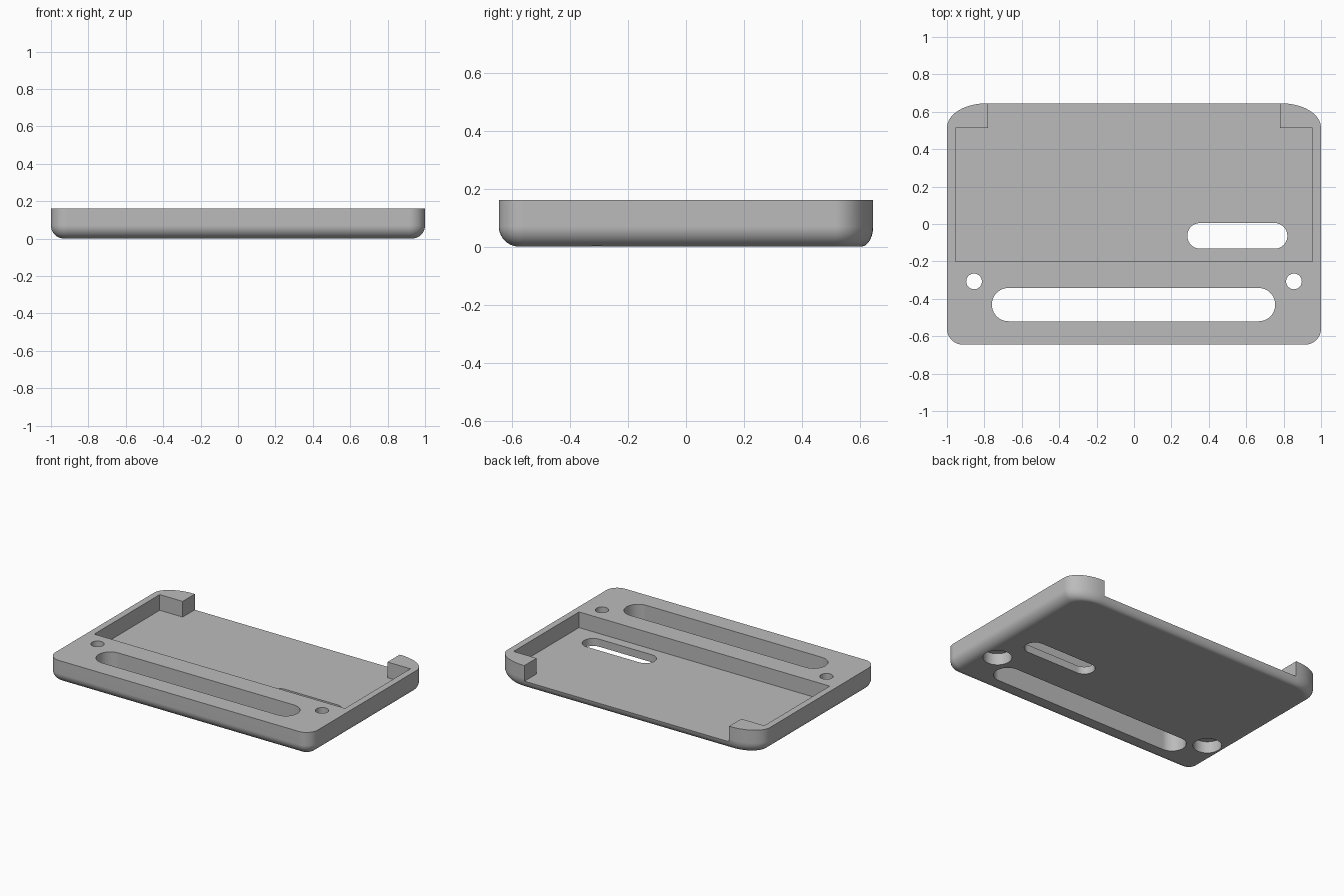
import bpy, bmesh
from math import sin, cos, pi

cube = bpy.data.objects.get("Cube")
if cube:
    bpy.data.objects.remove(cube, do_unlink=True)

grey = bpy.data.materials.new("plain grey")
grey.use_nodes = True
colour = (0.5, 0.5, 0.5, 1)
grey.diffuse_color = colour
grey.node_tree.nodes["Principled BSDF"].inputs["Base Color"].default_value = colour

HEIGHT, HALF_DEPTH, FILLET = 0.16, 0.645, 0.07
FLOOR = 0.052
STEPS = 10


def loft(name, rings):
    """Skin a stack of equal rings and cap both ends."""
    bm = bmesh.new()
    loops = [[bm.verts.new(p) for p in ring] for ring in rings]
    n = len(loops[0])
    for low, high in zip(loops, loops[1:]):
        for i in range(n):
            j = (i + 1) % n
            bm.faces.new((low[i], low[j], high[j], high[i]))
    bm.faces.new(loops[0][::-1])
    bm.faces.new(loops[-1])
    mesh = bpy.data.meshes.new(name)
    bm.to_mesh(mesh)
    bm.free()
    mesh.materials.append(grey)
    obj = bpy.data.objects.new(name, mesh)
    bpy.context.collection.objects.link(obj)
    return obj


def rounded(x0, x1, y0, y1, front, back, z):
    """Counter-clockwise rectangle with elliptical front and back corners."""
    corners = [(x1, y1, -1, -1, back), (x0, y1, 1, -1, back),
               (x0, y0, 1, 1, front), (x1, y0, -1, 1, front)]
    ring = []
    for k, (cx, cy, sx, sy, (rx, ry)) in enumerate(corners):
        for s in range(STEPS + 1):
            a = (k + s / STEPS) * pi / 2
            ring.append((cx + sx * rx + rx * cos(a), cy + sy * ry + ry * sin(a), z))
    return ring


def body_ring(inset, z):
    back = inset * 0.6
    r = 0.085 - inset
    return rounded(-1 + inset, 1 - inset, -HALF_DEPTH + inset, HALF_DEPTH - back,
                   (r, r), (0.21 - inset, 0.13 - back), z)


# Tray body with rounded lower edge
rings = []
for s in range(STEPS + 1):
    a = s / STEPS * pi / 2
    rings.append(body_ring(FILLET * (1 - sin(a)), FILLET * (1 - cos(a))))
rings.append(body_ring(0, HEIGHT))
tray = loft("tray", rings)


def cut(cutter):
    mod = tray.modifiers.new("cut", 'BOOLEAN')
    mod.operation = 'DIFFERENCE'
    mod.solver = 'EXACT'
    mod.object = cutter
    bpy.context.view_layer.objects.active = tray
    bpy.ops.object.modifier_apply(modifier=mod.name)
    bpy.data.objects.remove(cutter, do_unlink=True)


def cut_slot(x0, x1, y0, y1, z0=-0.1, z1=0.3):
    r = (y1 - y0) / 2 - 0.0005
    cut(loft("slot_cutter", [rounded(x0, x1, y0, y1, (r, r), (r, r), z) for z in (z0, z1)]))


def cut_hole(x, y, r, z0, z1):
    n = 40
    cut(loft("hole_cutter", [[(x + r * cos(2 * pi * i / n), y + r * sin(2 * pi * i / n), z)
                              for i in range(n)] for z in (z0, z1)]))


# Recess in the top, open at the back between two corner posts
outline = [(-0.955, -0.2), (0.955, -0.2), (0.955, 0.512), (0.78, 0.512),
           (0.78, 0.8), (-0.78, 0.8), (-0.78, 0.512), (-0.955, 0.512)]
cut(loft("recess_cutter", [[(x, y, z) for x, y in outline] for z in (FLOOR, 0.3)]))

# Long slot in the front bar and short slot in the recess floor
cut_slot(-0.76, 0.755, -0.52, -0.342)
cut_slot(0.285, 0.82, -0.132, 0.005)

# Screw holes with wider bores underneath
for side in (-1, 1):
    cut_hole(side * 0.855, -0.307, 0.042, -0.1, 0.3)
    cut_hole(side * 0.855, -0.307, 0.09, -0.1, 0.08)

# Smooth curves, crisp edges
bpy.ops.object.select_all(action='DESELECT')
tray.select_set(True)
bpy.context.view_layer.objects.active = tray
bpy.ops.object.shade_smooth_by_angle(angle=pi / 6)
weighted = tray.modifiers.new("weighted_normals", 'WEIGHTED_NORMAL')
weighted.keep_sharp = True
